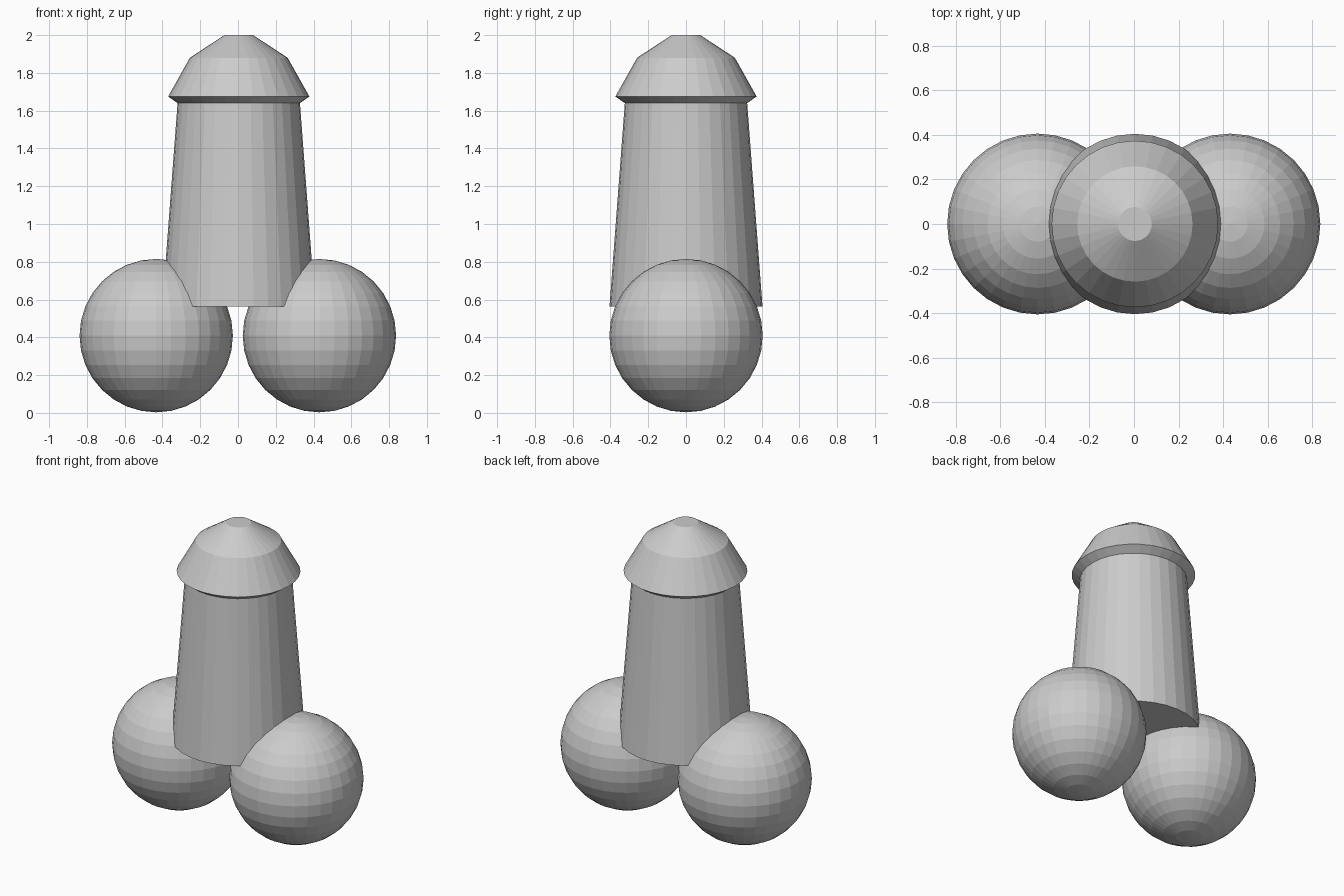
import bpy, bmesh, math

if "Cube" in bpy.data.objects:
    bpy.data.objects.remove(bpy.data.objects["Cube"])

SIDES = 32
CX = 0.004


def new_object(name, bm):
    bmesh.ops.recalc_face_normals(bm, faces=bm.faces)
    mesh = bpy.data.meshes.new(name)
    bm.to_mesh(mesh)
    bm.free()
    obj = bpy.data.objects.new(name, mesh)
    bpy.context.collection.objects.link(obj)
    return obj


def lathe(name, profile):
    """Flat-faced turned solid from (radius, z) points, closed at both ends."""
    bm = bmesh.new()
    rings = [[bm.verts.new((CX + r * math.cos(math.tau * i / SIDES),
                            r * math.sin(math.tau * i / SIDES), z))
              for i in range(SIDES)] for r, z in profile]
    for a, b in zip(rings, rings[1:]):
        for i in range(SIDES):
            j = (i + 1) % SIDES
            bm.faces.new((a[i], a[j], b[j], b[i]))
    bm.faces.new(rings[0])
    bm.faces.new(rings[-1])
    return new_object(name, bm)


def ball(name, x):
    bm = bmesh.new()
    bmesh.ops.create_uvsphere(bm, u_segments=SIDES, v_segments=16, radius=0.406)
    obj = new_object(name, bm)
    obj.location = (x, 0, 0.409)
    return obj


# Tapered shaft with its flared, stepped cap
lathe("shaft_and_cap", [(0.405, 0.563), (0.324, 1.64), (0.374, 1.675),
                        (0.259, 1.88), (0.076, 2.0)])

# Base spheres
ball("left_ball", -0.433)
ball("right_ball", 0.431)
